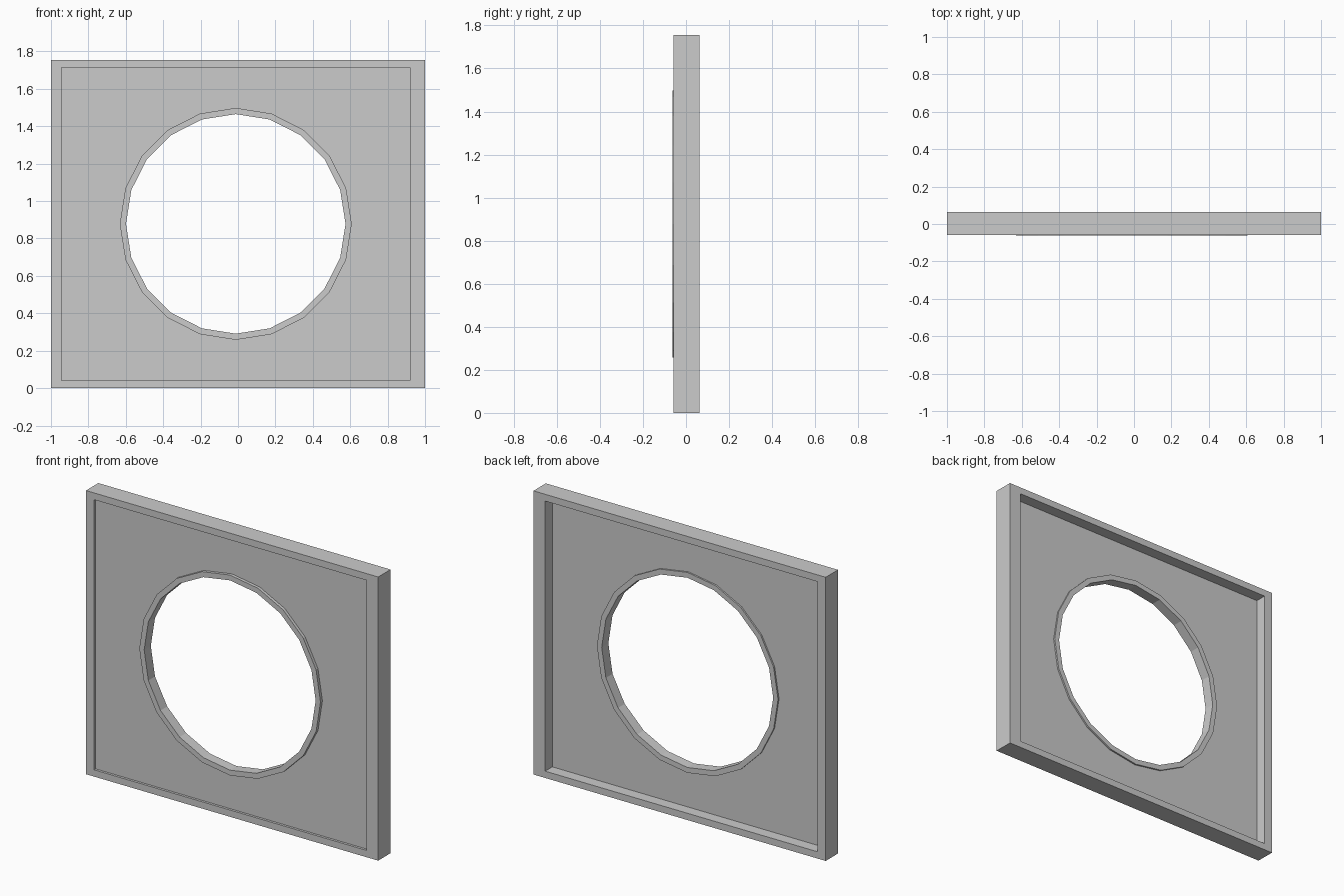
import bpy, bmesh
from math import sin, cos, pi
from mathutils import Matrix

cube = bpy.data.objects.get("Cube")
if cube:
    bpy.data.objects.remove(cube, do_unlink=True)

grey = bpy.data.materials.new("plain grey")
grey.use_nodes = True
colour = (0.6, 0.6, 0.6, 1)
grey.diffuse_color = colour
grey.node_tree.nodes["Principled BSDF"].inputs["Base Color"].default_value = colour


def rect(x0, x1, z0, z1):
    return [(x0, z0), (x1, z0), (x1, z1), (x0, z1)]


def circle(radius, sides=20, cx=-0.012, cz=0.878):
    return [(cx + radius * cos(2 * pi * i / sides),
             cz + radius * sin(2 * pi * i / sides)) for i in range(sides)]


def slab(name, outline, hole, front, back):
    """Upright plate with an opening, running from y=front to y=back."""
    curve = bpy.data.curves.new(name, 'CURVE')
    curve.dimensions = '2D'
    curve.fill_mode = 'BOTH'
    curve.extrude = (back - front) / 2
    for loop in (outline, hole):
        spline = curve.splines.new('POLY')
        spline.points.add(len(loop) - 1)
        for point, (x, z) in zip(spline.points, loop):
            point.co = (x, z, 0, 1)
        spline.use_cyclic_u = True
    temp = bpy.data.objects.new(name + "_curve", curve)
    bpy.context.collection.objects.link(temp)
    bpy.context.view_layer.update()
    evaluated = temp.evaluated_get(bpy.context.evaluated_depsgraph_get())
    mesh = bpy.data.meshes.new_from_object(evaluated)
    bpy.data.objects.remove(temp, do_unlink=True)
    bpy.data.curves.remove(curve)

    # Stand the plate up, weld it and keep its faces flat
    mesh.transform(Matrix.Translation((0, (front + back) / 2, 0))
                   @ Matrix.Rotation(pi / 2, 4, 'X'))
    bm = bmesh.new()
    bm.from_mesh(mesh)
    bmesh.ops.remove_doubles(bm, verts=bm.verts, dist=0.0001)
    bmesh.ops.recalc_face_normals(bm, faces=bm.faces)
    for face in bm.faces:
        face.smooth = False
        face.material_index = 0
    bm.to_mesh(mesh)
    bm.free()
    mesh.materials.clear()
    mesh.materials.append(grey)
    obj = bpy.data.objects.new(name, mesh)
    bpy.context.collection.objects.link(obj)
    return obj


inner = rect(-0.945, 0.92, 0.042, 1.713)

# Outer frame, recessed panel and round window trim
slab("outer_frame", rect(-1, 1, 0, 1.755), inner, -0.058, 0.063)
slab("panel", inner, circle(0.62), -0.043, -0.007)
slab("window_ring", circle(0.62), circle(0.587), -0.062, 0.003)
